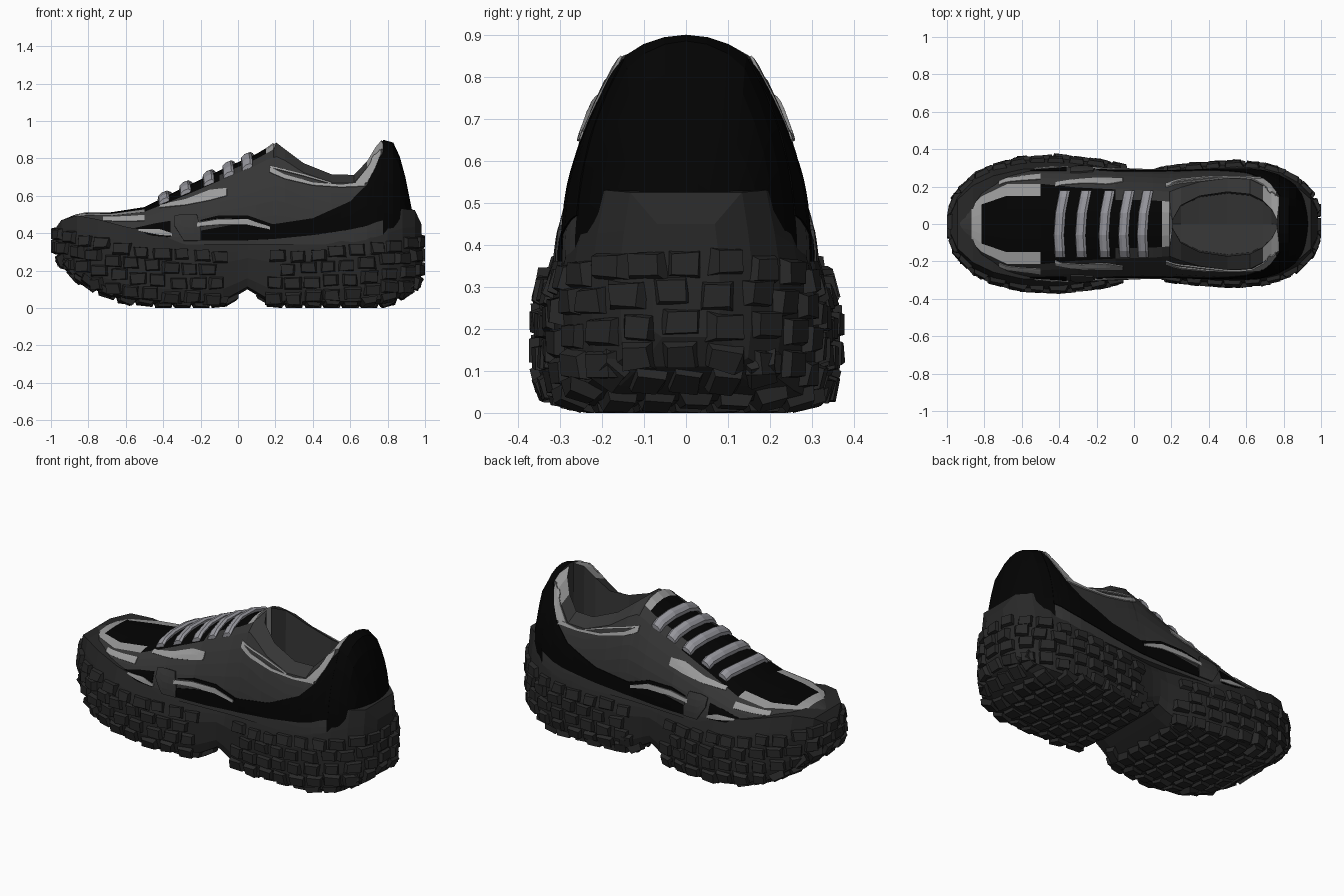
import bpy, bmesh, random
from mathutils import Vector
from mathutils.bvhtree import BVHTree

if "Cube" in bpy.data.objects:
    bpy.data.objects.remove(bpy.data.objects["Cube"])

random.seed(4)


def material(name, v, blue=0.0):
    m = bpy.data.materials.new(name)
    m.diffuse_color = (v, v, v + blue, 1)
    m.use_nodes = True
    m.node_tree.nodes["Principled BSDF"].inputs["Base Color"].default_value = m.diffuse_color
    return m


RUBBER = material("rubber", 0.021)
GREY = material("grey_fabric", 0.036)
BLACK = material("black_fabric", 0.001)
LIGHT = material("light_trim", 0.33)
LACE = material("lace_grey", 0.3, 0.03)


def add_object(name, bm, mats):
    me = bpy.data.meshes.new(name)
    bm.to_mesh(me)
    ob = bpy.data.objects.new(name, me)
    bpy.context.collection.objects.link(ob)
    for m in mats:
        me.materials.append(m)
    return ob


def loft(sections, rule=None):
    """Skin closed sections; each section is (x, half profile of (y, z)) mirrored in y."""
    bm = bmesh.new()
    rings = []
    for x, half in sections:
        pts = half + [(-y, z) for y, z in reversed(half) if y > 1e-6]
        rings.append([bm.verts.new((x, y, z)) for y, z in pts])
    n = len(rings[0])
    for i in range(len(rings) - 1):
        for j in range(n):
            a, b = rings[i], rings[i + 1]
            f = bm.faces.new((a[j], a[(j + 1) % n], b[(j + 1) % n], b[j]))
            if rule:
                k = min(j, n - 2 - j) if j < n - 1 else -1
                f.material_index = rule((sections[i][0] + sections[i + 1][0]) / 2, k)
    bm.faces.new(rings[0])
    bm.faces.new(rings[-1])
    bmesh.ops.recalc_face_normals(bm, faces=bm.faces)
    return bm


# Sole body: x, half width, bottom, top
SOLE = [(-.98, .06, .33, .42), (-.945, .15, .25, .47), (-.86, .24, .165, .495), (-.75, .3, .09, .475),
        (-.6, .34, .04, .435), (-.4, .35, .02, .395), (-.2, .328, .015, .38), (-.08, .303, .025, .375),
        (.0, .285, .07, .37), (.05, .28, .1, .37), (.1, .28, .07, .375), (.17, .288, .025, .385),
        (.3, .305, .015, .395), (.55, .32, .015, .42), (.7, .304, .015, .46), (.8, .27, .03, .505),
        (.88, .222, .065, .53), (.945, .155, .11, .525), (.98, .08, .18, .45)]
SHAPE = [(.7, 0), (.95, .05), (1, .22), (1, .62), (.95, .78), (.86, 1)]
sole_bm = loft([(x, [(0, b)] + [(w * fy, b + (t - b) * fz) for fy, fz in SHAPE] + [(0, t)])
                for x, w, b, t in SOLE])
sole_tree = BVHTree.FromBMesh(sole_bm)
add_object("sole_body", sole_bm, [RUBBER])


# Tread lugs: jittered, tapered blocks standing on the sole surface
def lug(bm, loc, nor, along, su, sv, h):
    u = (along - nor * along.dot(nor)).normalized()
    v = nor.cross(u)
    r = lambda: random.uniform(.8, 1.12)
    lo, hi = [], []
    for a, b in ((-1, -1), (1, -1), (1, 1), (-1, 1)):
        lo.append(bm.verts.new(loc - nor * .015 + u * a * su * r() + v * b * sv * r()))
        hi.append(bm.verts.new(loc + nor * h * r() + u * a * su * .74 * r() + v * b * sv * .74 * r()))
    bm.faces.new(hi)
    for i in range(4):
        bm.faces.new((lo[i], lo[(i + 1) % 4], hi[(i + 1) % 4], hi[i]))


outline = [Vector((s[0], -s[1], 0)) for s in SOLE] + [Vector((s[0], s[1], 0)) for s in reversed(SOLE)]


def walk(step, start):
    """Evenly spaced points with direction round the sole outline."""
    d = start
    for p, q in zip(outline, outline[1:] + outline[:1]):
        t, size = (q - p).normalized(), (q - p).length
        while d < size:
            yield p + t * d, t
            d += step * random.uniform(.9, 1.1)
        d -= size


bm = bmesh.new()
for row, z in enumerate((.055, .13, .205, .275)):
    for p, t in walk(.105, .05 * (row % 2) + .01):
        out = Vector((t.y, -t.x, 0))
        rise = .13 if p.x < 0 else .085
        lift = rise * (max(0, abs(p.x) - .2) / .8) ** 1.7
        if abs(p.x - .05) < .07 + row * .02:
            continue
        o = p + out * .4 + Vector((0, 0, z + lift + random.uniform(-.008, .008)))
        loc, nor, _, _ = sole_tree.ray_cast(o, -out)
        if loc and (loc - p).xy.length < .3 and nor.dot(out) > .2:
            lug(bm, loc, nor, t, random.uniform(.042, .055), .036, .023)
for i in range(19):
    for j in range(-3, 4):
        x, y = -.9 + i * .1, j * .09 + .02 * (i % 2)
        loc, nor, _, _ = sole_tree.ray_cast(Vector((x, y, -1)), Vector((0, 0, 1)))
        if loc and abs(x - .05) > .09:
            lug(bm, loc, nor, Vector((1, .2, 0)), .047, .043, .018)
for v in bm.verts:
    v.co.z = max(v.co.z, 0)
    v.co.x = max(-1, min(1, v.co.x))
bmesh.ops.recalc_face_normals(bm, faces=bm.faces)
add_object("tread_lugs", bm, [RUBBER])

# Upper, closed part: x, base half width, shoulder y, shoulder z, centre z
TOE = [(-.93, .12, .05, .46, .475), (-.87, .19, .09, .49, .5), (-.815, .235, .15, .497, .512),
       (-.68, .285, .215, .495, .512), (-.5, .305, .215, .515, .54), (-.3, .307, .195, .595, .64),
       (-.1, .298, .185, .68, .735), (.1, .288, .18, .765, .825), (.15, .286, .175, .79, .855),
       (.19, .286, .172, .805, .885)]
HEEL = [(.775, .265, .145, .85, .9), (.83, .237, .14, .82, .885), (.865, .213, .135, .76, .81),
        (.895, .185, .12, .64, .70), (.925, .145, .08, .5, .55), (.95, .08, .03, .4, .42)]
# Upper, open collar: x, base half width, shoulder y, shoulder z, rim y, rim z
COLLAR = [(.205, .286, .178, .81, .02, .885), (.25, .287, .195, .79, .10, .85), (.35, .29, .225, .725, .15, .775),
          (.5, .295, .245, .67, .172, .715), (.62, .295, .24, .67, .16, .712), (.69, .288, .205, .75, .125, .785),
          (.735, .277, .17, .82, .08, .86), (.765, .268, .15, .85, .02, .895)]


def side(wb, ys, zs):
    return [(wb + (ys - wb) * (k / 6) ** 2.5, .34 + (zs - .34) * k / 6) for k in range(7)]


def dome(wb, ys, zs, zt):
    return side(wb, ys, zs) + [(ys * .7, zs + (zt - zs) * .55), (ys * .36, zs + (zt - zs) * .88), (0, zt)]


def open_part(wb, ys, zs, yr, zr):
    return side(wb, ys, zs) + [(yr, zr), (yr * .95, .5), (0, .48)]


def upper_colour(x, k):
    if x > .77:
        return 1 if k >= 0 else 0
    if k >= 6:
        if -.88 < x < -.5:
            return 2 if k == 6 or x < -.82 else 1
        if -.5 < x < .14:
            return 1 if k > 6 or x < 0 else 0
        if .14 < x < .2:
            return 2 if k > 6 else 0
    return 2 if x > .7 and k == 6 else 0


upper_bm = loft([(r[0], dome(*r[1:])) for r in TOE] + [(r[0], open_part(*r[1:])) for r in COLLAR] +
                [(r[0], dome(*r[1:])) for r in HEEL], upper_colour)
upper_tree = BVHTree.FromBMesh(upper_bm)
add_object("upper", upper_bm, [GREY, BLACK, LIGHT])


# Side panels: strips of (x, low z, high z) laid on both sides of the upper
def panel(name, keys, mat, lift):
    bm = bmesh.new()
    rows = []
    for (x0, a0, b0), (x1, a1, b1) in zip(keys, keys[1:]):
        for s in range(4):
            f = s / 4
            rows.append((x0 + (x1 - x0) * f, a0 + (a1 - a0) * f, b0 + (b1 - b0) * f))
    rows.append(keys[-1])
    for sgn in (-1, 1):
        grid = []
        for x, a, b in rows:
            line = []
            for k in range(5):
                o = Vector((x, sgn, a + (b - a) * k / 4))
                loc, nor, _, _ = upper_tree.ray_cast(o, Vector((0, -sgn, 0)))
                line.append(bm.verts.new(loc + nor * lift) if loc else None)
            grid.append(line)
        for p, q in zip(grid, grid[1:]):
            for k in range(4):
                vs = (p[k], q[k], q[k + 1], p[k + 1])
                if all(vs):
                    bm.faces.new(vs if sgn < 0 else vs[::-1])
    bmesh.ops.delete(bm, geom=[v for v in bm.verts if not v.link_faces], context='VERTS')
    mod = add_object(name, bm, [mat]).modifiers.new("thickness", 'SOLIDIFY')
    mod.thickness = .008


panel("heel_counter", [(-.22, .36, .41), (0, .36, .45), (.2, .37, .45), (.4, .39, .48), (.6, .42, .57),
                       (.69, .44, .66), (.74, .46, .78), (.78, .47, .84)], BLACK, .004)
panel("side_streak", [(-.22, .435, .455), (-.1, .445, .475), (.05, .445, .475), (.17, .42, .435)], LIGHT, .009)
panel("side_window", [(-.2, .465, .47), (-.1, .48, .495), (.05, .475, .495), (.18, .435, .45)], BLACK, .006)
panel("side_strap", [(-.34, .44, .49), (-.29, .36, .5), (-.22, .36, .5), (-.2, .36, .42)], GREY, .009)
panel("front_window", [(-.58, .40, .42), (-.45, .385, .45), (-.36, .38, .465)], BLACK, .004)
panel("front_window_trim", [(-.53, .41, .42), (-.42, .39, .42), (-.35, .385, .40)], LIGHT, .008)
panel("toe_side_trim", [(-.72, .465, .485), (-.6, .462, .488), (-.5, .465, .495)], LIGHT, .005)
panel("eyestay_trim", [(-.42, .535, .55), (-.28, .55, .58), (-.15, .575, .63), (-.06, .60, .64)], LIGHT, .005)
panel("collar_trim", [(.17, .725, .755), (.25, .69, .715), (.4, .655, .672), (.55, .645, .66),
                      (.68, .65, .675)], LIGHT, .008)
panel("collar_trim_upper", [(.17, .75, .76), (.35, .705, .717), (.5, .662, .67)], LIGHT, .008)
panel("collar_heel_trim", [(.63, .655, .67), (.69, .67, .745), (.73, .74, .815), (.76, .82, .845)], LIGHT, .007)

# Laces: flat bands across the tongue, ends lying on the eyestay
for i, x in enumerate((-.405, -.29, -.165, -.06, .04)):
    bm = bmesh.new()
    rings = []
    for y in (-.18, -.145, -.06, .06, .145, .18):
        px = x + .035 * abs(y) / .18 * (1 if y > 0 else .3)
        z = upper_tree.ray_cast(Vector((px, y, 2)), Vector((0, 0, -1)))[0].z
        z += .016 if abs(y) < .16 else .006
        rings.append([bm.verts.new((px + dx, y, z + dx * .45 + dz)) for dx, dz in
                      ((-.028, -.01), (-.026, .008), (-.01, .018), (.014, .016), (.028, .002), (.02, -.016))])
    for a, b in zip(rings, rings[1:]):
        for k in range(6):
            bm.faces.new((a[k], a[(k + 1) % 6], b[(k + 1) % 6], b[k]))
    bm.faces.new(rings[0])
    bm.faces.new(rings[-1])
    bmesh.ops.recalc_face_normals(bm, faces=bm.faces)
    add_object("lace_%d" % (i + 1), bm, [LACE])
